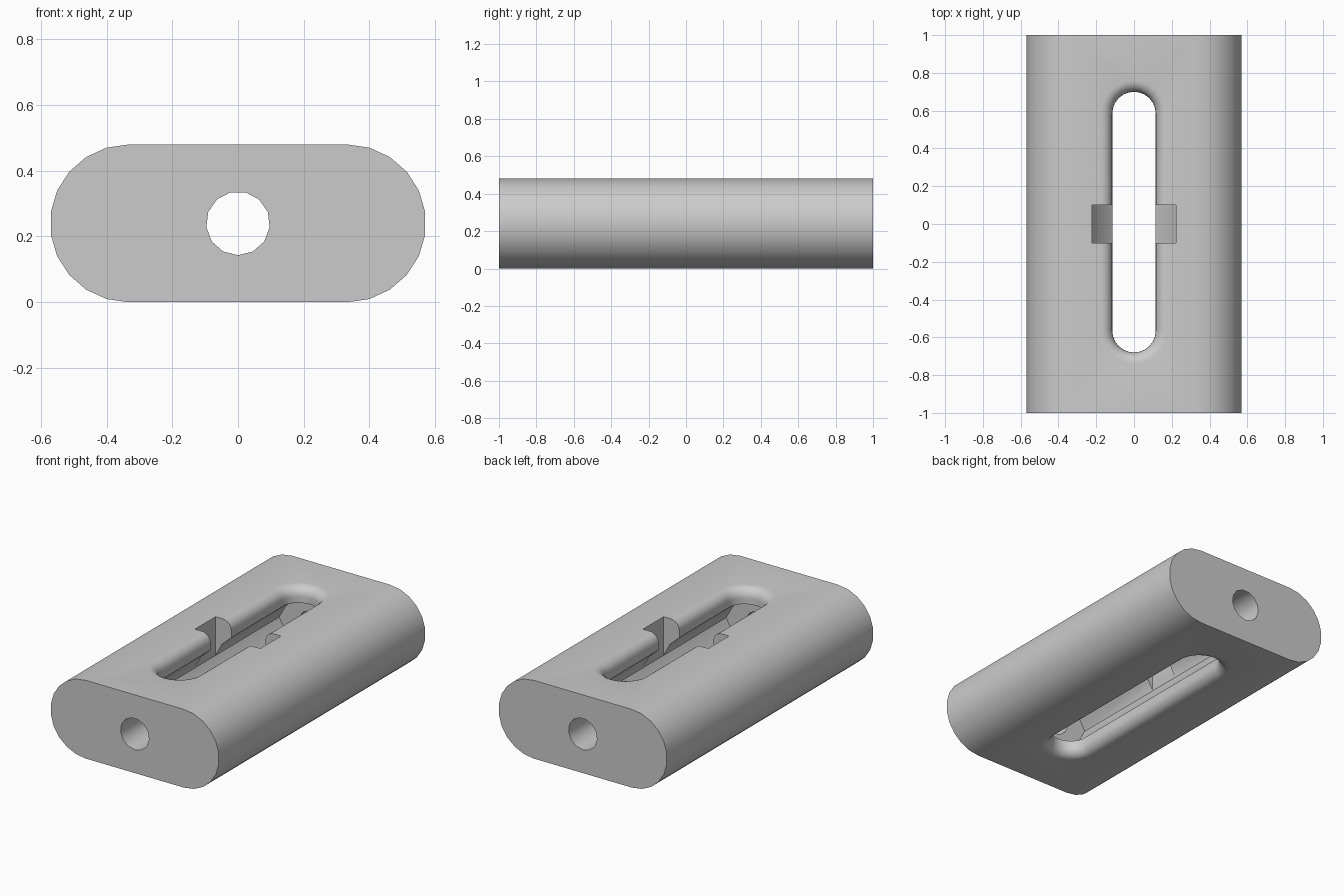
import bpy, bmesh, math
from math import sin, cos, radians, pi

old = bpy.data.objects.get("Cube")
if old:
    bpy.data.objects.remove(old, do_unlink=True)

grey = bpy.data.materials.new("light_grey")
grey.use_nodes = True
colour = (0.6, 0.6, 0.6, 1)
grey.diffuse_color = colour
grey.node_tree.nodes["Principled BSDF"].inputs["Base Color"].default_value = colour

MID = 0.24  # height of the centre plane


def loft(name, rings):
    """Closed solid through rings that share a point count."""
    bm = bmesh.new()
    loops = [[bm.verts.new(p) for p in ring] for ring in rings]
    n = len(loops[0])
    for a, b in zip(loops, loops[1:]):
        for i in range(n):
            j = (i + 1) % n
            bm.faces.new((a[i], a[j], b[j], b[i]))
    bm.faces.new(loops[0])
    bm.faces.new(loops[-1])
    bmesh.ops.recalc_face_normals(bm, faces=bm.faces)
    mesh = bpy.data.meshes.new(name)
    bm.to_mesh(mesh)
    bm.free()
    mesh.materials.append(grey)
    obj = bpy.data.objects.new(name, mesh)
    bpy.context.collection.objects.link(obj)
    return obj


def prism(name, profile, y0, y1):
    """Extrude an (x, z) profile along y."""
    return loft(name, [[(x, y, z) for x, z in profile] for y in (y0, y1)])


def stadium(r, z, straight=0.575, shift=0.01, steps=12):
    """Horizontal slot outline, rounded at both ends."""
    ring = []
    for side in (1, -1):
        for i in range(steps + 1):
            a = pi * i / steps
            ring.append((side * r * cos(a), shift + side * (straight + r * sin(a)), z))
    return ring


# Body: flat block with rounded sides
outline = []
for side in (1, -1):
    for i in range(12):
        a = radians(-90 + 180 * i / 11)
        outline.append((side * (0.332 + MID * cos(a)), MID + side * MID * sin(a)))
body = prism("slotted_body", outline, -1, 1)

# Vertical slot with rounded rims above and below
half = [(0.115 + 0.06 * (1 - cos(a)), 0.18 + 0.06 * sin(a))
        for a in (radians(15 * k) for k in range(7))]
half.append((0.175, 0.3))
levels = [(r, -h) for r, h in reversed(half)] + half
slot = loft("slot_cutter", [stadium(r, MID + h) for r, h in levels])

# Wider faceted chamber behind the slot lips
quarter = [(0.11, 0.145), (0.18, 0.08), (0.225, 0)]
right = quarter + [(x, -h) for x, h in quarter[-2::-1]]
chamber = prism("chamber_cutter",
                [(x, MID + h) for x, h in right] + [(-x, MID - h) for x, h in right],
                -0.71, 0.72)

# Lengthwise bore through both ends
bore = prism("bore_cutter",
             [(0.097 * cos(a), MID + 0.097 * sin(a))
              for a in (2 * pi * k / 13 - pi / 2 for k in range(13))], -1.2, 1.2)

# Entry notch in the upper lips
w = 0.222
notch = prism("notch_cutter", [(-w, MID), (w, MID), (w, 0.7), (-w, 0.7)], -0.1, 0.1)

bpy.ops.object.select_all(action='DESELECT')
body.select_set(True)
bpy.context.view_layer.objects.active = body
for cutter in (slot, chamber, bore, notch):
    cutter.hide_render = True
    mod = body.modifiers.new("cut", 'BOOLEAN')
    mod.operation = 'DIFFERENCE'
    mod.solver = 'EXACT'
    mod.object = cutter
    bpy.ops.object.modifier_apply(modifier=mod.name)
    bpy.data.objects.remove(cutter, do_unlink=True)

bpy.ops.object.shade_smooth_by_angle(angle=radians(30))
